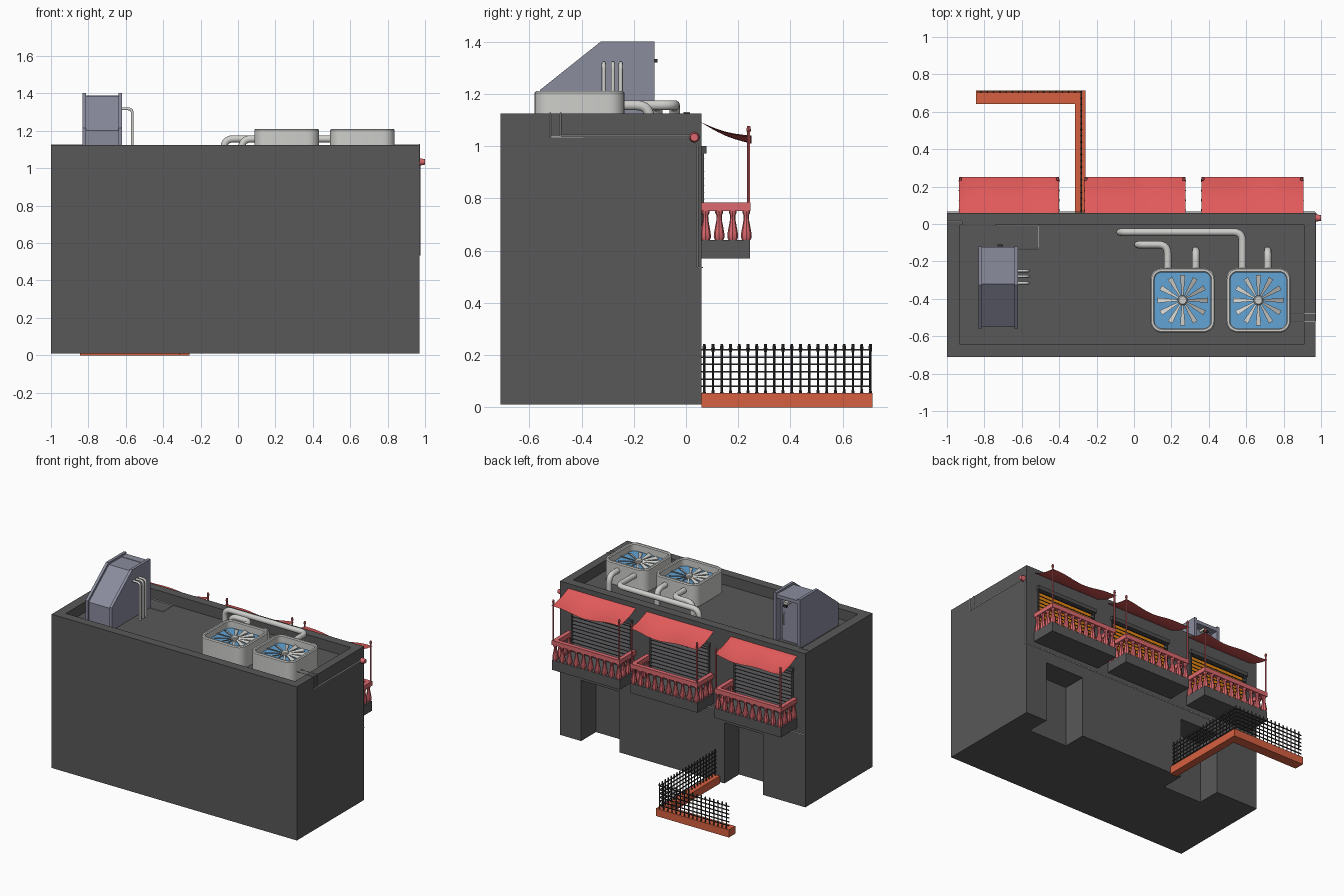
import bpy, bmesh, math
from mathutils import Vector, Matrix

if "Cube" in bpy.data.objects:
    bpy.data.objects.remove(bpy.data.objects["Cube"])


def mat(name, r, g, b):
    m = bpy.data.materials.new(name)
    m.diffuse_color = [((c / 255 + 0.055) / 1.055) ** 2.4 for c in (r, g, b)] + [1]
    m.use_nodes = True
    m.node_tree.nodes["Principled BSDF"].inputs["Base Color"].default_value = m.diffuse_color
    return m


CONCRETE = mat("concrete", 88, 88, 88)
PALE = mat("pale_metal", 206, 206, 203)
BLUE = mat("fan_blue", 98, 163, 214)
SLATE = mat("slate_blue", 138, 140, 158)
CLOTH = mat("canopy_red", 226, 90, 90)
RAIL = mat("railing_red", 220, 105, 110)
IRON = mat("black_iron", 50, 50, 50)
BRICK = mat("brick_orange", 214, 96, 64)
GLOW = mat("window_orange", 255, 150, 20)
SHUTTER = mat("shutter_grey", 78, 78, 80)


def finish(name, bm, material, smooth=False):
    bmesh.ops.recalc_face_normals(bm, faces=bm.faces)
    me = bpy.data.meshes.new(name)
    bm.to_mesh(me)
    bm.free()
    me.materials.append(material)
    o = bpy.data.objects.new(name, me)
    bpy.context.collection.objects.link(o)
    if smooth:
        select(o)
        bpy.ops.object.shade_smooth_by_angle(angle=math.radians(35))
    return o


def select(o):
    bpy.ops.object.select_all(action='DESELECT')
    o.select_set(True)
    bpy.context.view_layer.objects.active = o


def add_box(bm, x0, x1, y0, y1, z0, z1, rot=None):
    m = Matrix.Translation(((x0 + x1) / 2, (y0 + y1) / 2, (z0 + z1) / 2))
    if rot:
        m = m @ rot
    bmesh.ops.create_cube(bm, size=1, matrix=m @ Matrix.Diagonal((x1 - x0, y1 - y0, z1 - z0, 1)))


def box(name, material, *dims):
    bm = bmesh.new()
    add_box(bm, *dims)
    return finish(name, bm, material)


def add_loft(bm, loops, cap0=True, cap1=True):
    rings = [[bm.verts.new(p) for p in l] for l in loops]
    for a, b in zip(rings, rings[1:]):
        for i in range(len(a)):
            j = (i + 1) % len(a)
            bm.faces.new((a[i], a[j], b[j], b[i]))
    if cap0:
        bm.faces.new(rings[0])
    if cap1:
        bm.faces.new(rings[-1])


def add_turned(bm, x, y, profile, n=8):
    add_loft(bm, [[(x + r * math.cos(2 * math.pi * i / n), y + r * math.sin(2 * math.pi * i / n), z)
                   for i in range(n)] for r, z in profile])


def tube(name, pts, radius, bend, material=PALE, sides=3):
    pts = [Vector(p) for p in pts]
    path = [pts[0]]
    for a, b, c in zip(pts, pts[1:], pts[2:]):   # round every corner
        p, q = b + (a - b).normalized() * bend, b + (c - b).normalized() * bend
        path += [p.lerp(b, t).lerp(b.lerp(q, t), t) for t in (0, .2, .4, .6, .8, 1)]
    path.append(pts[-1])
    cu = bpy.data.curves.new(name, 'CURVE')
    cu.dimensions = '3D'
    cu.bevel_depth, cu.bevel_resolution, cu.use_fill_caps = radius, sides, True
    s = cu.splines.new('POLY')
    s.points.add(len(path) - 1)
    for sp, p in zip(s.points, path):
        sp.co = (*p, 1)
    cu.materials.append(material)
    o = bpy.data.objects.new(name, cu)
    bpy.context.collection.objects.link(o)
    select(o)
    bpy.ops.object.convert(target='MESH')


# Building block with sunken roof, doorways and window recesses
ROOF = 1.05
BALCONIES = [(-0.935, -0.40), (-0.265, 0.275), (0.36, 0.905)]
body = box("building", CONCRETE, -1, 0.97, -0.71, 0.06, 0.01, 1.125)
cuts = [(-0.93, 0.91, -0.645, -0.005, ROOF, 1.3)]
cuts += [(x, x + 0.31, -0.11, 0.2, -0.1, 0.45) for x in (-0.66, 0.49)]
cuts += [(a + 0.03, b - 0.03, 0.025, 0.2, 0.645, 0.98) for a, b in BALCONIES]
for c in cuts:
    cutter = box("cutter", CONCRETE, *c)
    cutter.hide_render = True
    mod = body.modifiers.new("cut", 'BOOLEAN')
    mod.operation, mod.object, mod.solver = 'DIFFERENCE', cutter, 'EXACT'
    select(body)
    bpy.ops.object.modifier_apply(modifier="cut")
    bpy.data.objects.remove(cutter)

# Balconies: slab, glowing window, slatted shutter, railing, posts and canopy
for k, (a, b) in enumerate(BALCONIES, 1):
    box(f"balcony_slab_{k}", CONCRETE, a, b, 0.055, 0.245, 0.57, 0.64)
    box(f"window_glow_{k}", GLOW, a + 0.03, b - 0.03, 0.024, 0.03, 0.645, 0.98)
    bm = bmesh.new()
    for i in range(12):
        z = 0.67 + i * 0.0265
        add_box(bm, a + 0.035, b - 0.035, 0.042, 0.072, z - 0.003, z + 0.003,
                Matrix.Rotation(math.radians(-38), 4, 'X'))
    for x in (a + 0.03, b - 0.04):
        add_box(bm, x, x + 0.01, 0.04, 0.068, 0.645, 0.98)
    add_box(bm, a + 0.025, b - 0.025, 0.04, 0.078, 0.972, 1.0)
    finish(f"shutter_{k}", bm, SHUTTER)

    bm = bmesh.new()
    add_box(bm, a, b, 0.217, 0.247, 0.752, 0.784)
    for x in (a, b - 0.03):
        add_box(bm, x, x + 0.03, 0.06, 0.217, 0.752, 0.784)
    finish(f"handrail_{k}", bm, RAIL)
    bm = bmesh.new()
    n = 10
    spots = [(a + 0.018 + (b - a - 0.036) * i / (n - 1), 0.231) for i in range(n)]
    spots += [(x, y) for x in (a + 0.018, b - 0.018) for y in (0.075, 0.127, 0.179)]
    for x, y in spots:
        add_turned(bm, x, y, [(0.016, 0.64), (0.021, 0.652), (0.019, 0.672), (0.011, 0.715),
                              (0.010, 0.735), (0.015, 0.745), (0.015, 0.753)])
    finish(f"balusters_{k}", bm, RAIL, True)

    bm = bmesh.new()
    for x in (a + 0.008, b - 0.008):
        add_turned(bm, x, 0.24, [(0.006, 0.78), (0.006, 1.055), (0.009, 1.06), (0.006, 1.077)])
    finish(f"canopy_posts_{k}", bm, RAIL)

    bm = bmesh.new()
    nu, nv = 14, 6
    grid = []
    for j in range(nv + 1):
        v = j / nv
        row = []
        for i in range(nu + 1):
            u = i / nu
            z = 1.093 - 0.058 * v - 0.012 * math.sin(math.pi * v)
            z -= v * (0.018 * math.sin(math.pi * u) + 0.007 * math.sin(3 * math.pi * u + k))
            row.append(bm.verts.new((a + (b - a) * u, 0.055 + 0.196 * v, z)))
        grid.append(row)
    for r, s in zip(grid, grid[1:]):
        for i in range(nu):
            bm.faces.new((r[i], r[i + 1], s[i + 1], s[i]))
    bmesh.ops.solidify(bm, geom=bm.faces[:], thickness=0.006)
    finish(f"canopy_{k}", bm, CLOTH, True)


# Rooftop fan units
def rounded(cx, cy, half, r, z):
    return [(cx + sx * (half - r) + r * math.cos(t), cy + sy * (half - r) + r * math.sin(t), z)
            for q, (sx, sy) in enumerate(((1, 1), (-1, 1), (-1, -1), (1, -1)))
            for t in [(q + i / 5) * math.pi / 2 for i in range(6)]]


for k, cx in enumerate((0.26, 0.665), 1):
    cy = -0.408
    bm = bmesh.new()
    add_loft(bm, [rounded(cx, cy, h, r, z) for h, r, z in (
        (0.173, 0.062, ROOF), (0.173, 0.062, 1.204), (0.167, 0.056, 1.211), (0.155, 0.044, 1.211),
        (0.15, 0.04, 1.204), (0.15, 0.04, 1.15))])
    finish(f"fan_housing_{k}", bm, PALE, True)
    bm = bmesh.new()
    add_loft(bm, [rounded(cx, cy, 0.1505, 0.04, z) for z in (1.151, 1.157)])
    finish(f"fan_backing_{k}", bm, BLUE)
    bm = bmesh.new()
    add_turned(bm, cx, cy, [(0.026, 1.155), (0.026, 1.182), (0.02, 1.187)], 16)
    for i in range(12):
        rot = Matrix.Rotation(i * math.pi / 6, 3, 'Z')
        outline = [(0.02, -0.004), (0.135, -0.014), (0.135, 0.014), (0.02, 0.004)]
        add_loft(bm, [[Vector((cx, cy, z)) + rot @ Vector((x, y, y * 0.4)) for x, y in outline]
                      for z in (1.167, 1.173)])
    finish(f"fan_blades_{k}", bm, PALE)

# Large roof pipes
PZ = 1.157
tube("pipe_long", [(0.58, -0.25, PZ), (0.58, -0.043, PZ), (-0.075, -0.043, PZ), (-0.075, -0.043, ROOF)], 0.02, 0.05)
tube("pipe_medium", [(0.18, -0.25, PZ), (0.18, -0.11, PZ), (0.02, -0.11, PZ), (0.02, -0.11, ROOF)], 0.02, 0.05)
for x in (0.33, 0.715):
    tube("pipe_short", [(x, -0.25, PZ), (x, -0.14, PZ), (x, -0.14, ROOF)], 0.02, 0.05)


# Roof access hut: raised side walls around a sloped core, door recessed at the back
def prism(name, x0, x1, profile, material):
    bm = bmesh.new()
    add_loft(bm, [[(x, y, z) for y, z in profile] for x in (x0, x1)])
    return finish(name, bm, material)


side = [(-0.56, ROOF), (-0.56, 1.215), (-0.325, 1.402), (-0.12, 1.402), (-0.12, ROOF)]
core = [(-0.55, ROOF), (-0.55, 1.202), (-0.32, 1.387), (-0.175, 1.387), (-0.175, ROOF)]
prism("hut_side_left", -0.832, -0.812, side, SLATE)
prism("hut_side_right", -0.64, -0.62, side, SLATE)
prism("hut_core", -0.812, -0.64, core, SLATE)
box("hut_lintel", SLATE, -0.812, -0.64, -0.176, -0.122, 1.365, 1.39)
box("hut_door", SLATE, -0.795, -0.657, -0.176, -0.166, ROOF, 1.35)
tube("hut_door_handle", [(-0.675, -0.166, 1.17), (-0.675, -0.152, 1.17), (-0.675, -0.152, 1.25),
                         (-0.675, -0.166, 1.25)], 0.004, 0.008)
box("hut_lamp_arm", PALE, -0.73, -0.70, -0.17, -0.12, 1.335, 1.352)
box("hut_lamp", IRON, -0.73, -0.70, -0.125, -0.11, 1.32, 1.335)
for y in (-0.315, -0.28, -0.25):
    tube("hut_pipe", [(-0.63, y, 1.318), (-0.565, y, 1.318), (-0.565, y, ROOF)], 0.008, 0.025)

# Thin cables and the red alarm bell
W = 0.0025
for y, z in ((-0.52, 1.035), (-0.48, 1.04)):
    tube("side_cable", [(0.83, y, 1.128), (0.972, y, 1.128), (0.972, y, z), (0.972, 0.03, z)], W, 0.004, sides=1)
tube("facade_cable", [(0.972, 0.03, 1.03), (0.972, 0.045, 1.0), (0.972, 0.045, 0.535), (0.972, 0.063, 0.535),
                      (-1, 0.063, 0.535)], W, 0.004, sides=1)
tube("roof_cable", [(-0.62, -0.13, 1.053), (-0.512, -0.13, 1.053), (-0.512, -0.008, 1.053),
                    (-0.74, -0.008, 1.053), (-0.74, -0.008, 1.128), (-0.92, -0.008, 1.128),
                    (-0.92, 0.013, 1.128), (-1.0, 0.013, 1.128)], W, 0.004, sides=1)
bm = bmesh.new()
bmesh.ops.create_cone(bm, cap_ends=True, segments=14, radius1=0.02, radius2=0.015, depth=0.03,
                      matrix=Matrix.Translation((0.985, 0.032, 1.034)) @ Matrix.Rotation(math.pi / 2, 4, 'Y'))
finish("alarm_bell", bm, RAIL, True)

# Corner fence: brick footing with iron bars
bm = bmesh.new()
add_loft(bm, [[(x, y, z) for x, y in ((-0.315, 0.06), (-0.26, 0.06), (-0.26, 0.715), (-0.845, 0.715),
                                      (-0.845, 0.642), (-0.315, 0.642))] for z in (0, 0.055)])
finish("fence_footing", bm, BRICK)
bm = bmesh.new()
bars = [(-0.282, 0.07 + 0.0335 * i) for i in range(20)]
bars += [(-0.282 - 0.0335 * i, 0.706) for i in range(1, 17)]
for x, y in bars:
    add_turned(bm, x, y, [(0.007, 0.05), (0.004, 0.07), (0.0045, 0.15), (0.0045, 0.21), (0.007, 0.225),
                          (0.005, 0.242)], 4)
for z in (0.08, 0.108, 0.136, 0.164, 0.192, 0.22):
    add_box(bm, -0.285, -0.279, 0.06, 0.708, z - 0.003, z + 0.003)
    add_box(bm, -0.84, -0.279, 0.703, 0.709, z - 0.003, z + 0.003)
finish("fence_bars", bm, IRON)
